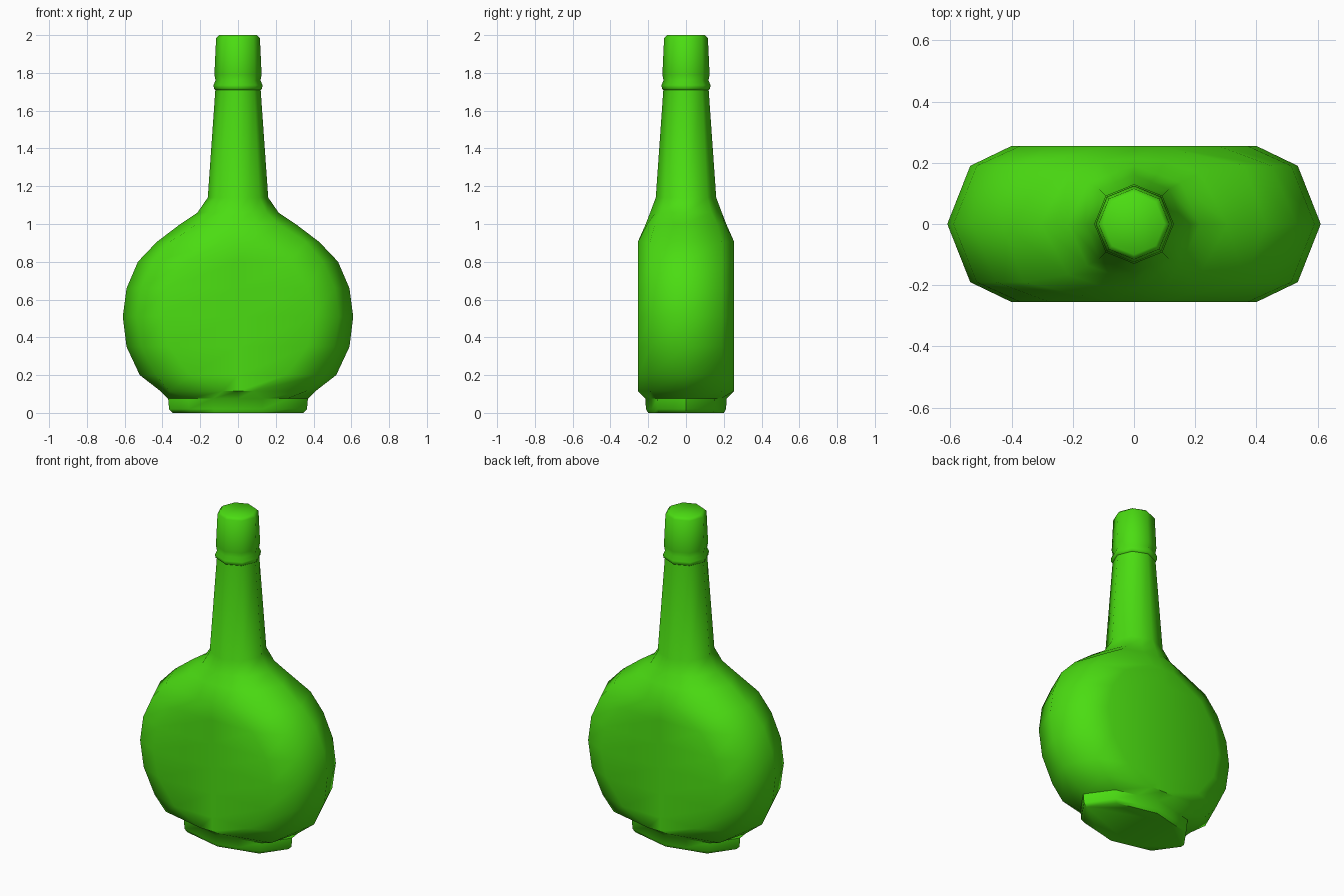
import bpy, bmesh, math

if "Cube" in bpy.data.objects:
    bpy.data.objects.remove(bpy.data.objects["Cube"])

green = bpy.data.materials.new("bottle green")
green.diffuse_color = (0.07, 0.72, 0.006, 1)
green.use_nodes = True
green.node_tree.nodes["Principled BSDF"].inputs["Base Color"].default_value = green.diffuse_color


def octagon(z, a, e):
    """Quarter section of an eight-sided ring (third point lies on an edge)."""
    p1 = (0.71 * a, 0.71 * e)
    return z, [(a, 0), p1, (p1[0] / 2, (p1[1] + e) / 2), (0, e)]


def disc(z, a):
    """Quarter section through the flat round flask body centred at z = 0.51."""
    dz = z - 0.51
    b = math.sqrt(0.535 ** 2 - dz ** 2)
    d = math.sqrt(max(0.4 ** 2 - dz ** 2, 0.08 ** 2))
    return z, [(a, 0), (b, 0.19), (d, 0.255), (0, 0.255)]


def full_ring(quarter):
    """Mirror a quarter section into a closed twelve-point ring."""
    q = quarter
    half = q + [(-x, y) for x, y in reversed(q[:-1])]
    return half + [(x, -y) for x, y in reversed(half[1:-1])]


# foot, flask body, shoulder, tapered neck, collar and stopper
rows = [octagon(0.005, 0.345, 0.2), octagon(0.02, 0.365, 0.212),
        octagon(0.075, 0.37, 0.215)]
rows += [disc(z, a) for z, a in [
    (0.115, 0.41), (0.2, 0.52), (0.35, 0.59), (0.51, 0.61), (0.66, 0.59),
    (0.8, 0.53), (0.905, 0.43)]]
rows += [(1.0, [(0.305, 0), (0.215, 0.165), (0.1, 0.205), (0, 0.213)])]
rows += [octagon(z, r, e) for z, r, e in [
    (1.06, 0.215, 0.19), (1.14, 0.16, 0.16), (1.71, 0.12, 0.12),
    (1.715, 0.127, 0.127), (1.735, 0.13, 0.13), (1.76, 0.119, 0.119),
    (1.79, 0.125, 0.125), (1.985, 0.116, 0.116), (2.0, 0.1, 0.1)]]
rows[0] = (0.0, rows[0][1])

bm = bmesh.new()
rings = [[bm.verts.new((x, y, z)) for x, y in full_ring(q)] for z, q in rows]
for low, high in zip(rings, rings[1:]):
    n = len(low)
    for i in range(n):
        j = (i + 1) % n
        bm.faces.new((low[i], low[j], high[j], high[i]))
bm.faces.new(list(reversed(rings[0])))
bm.faces.new(rings[-1])
bmesh.ops.recalc_face_normals(bm, faces=bm.faces)

mesh = bpy.data.meshes.new("bottle")
bm.to_mesh(mesh)
bm.free()
mesh.materials.append(green)
bottle = bpy.data.objects.new("bottle", mesh)
bpy.context.collection.objects.link(bottle)
bpy.context.view_layer.objects.active = bottle
bottle.select_set(True)
bpy.ops.object.shade_smooth_by_angle(angle=math.radians(52))
